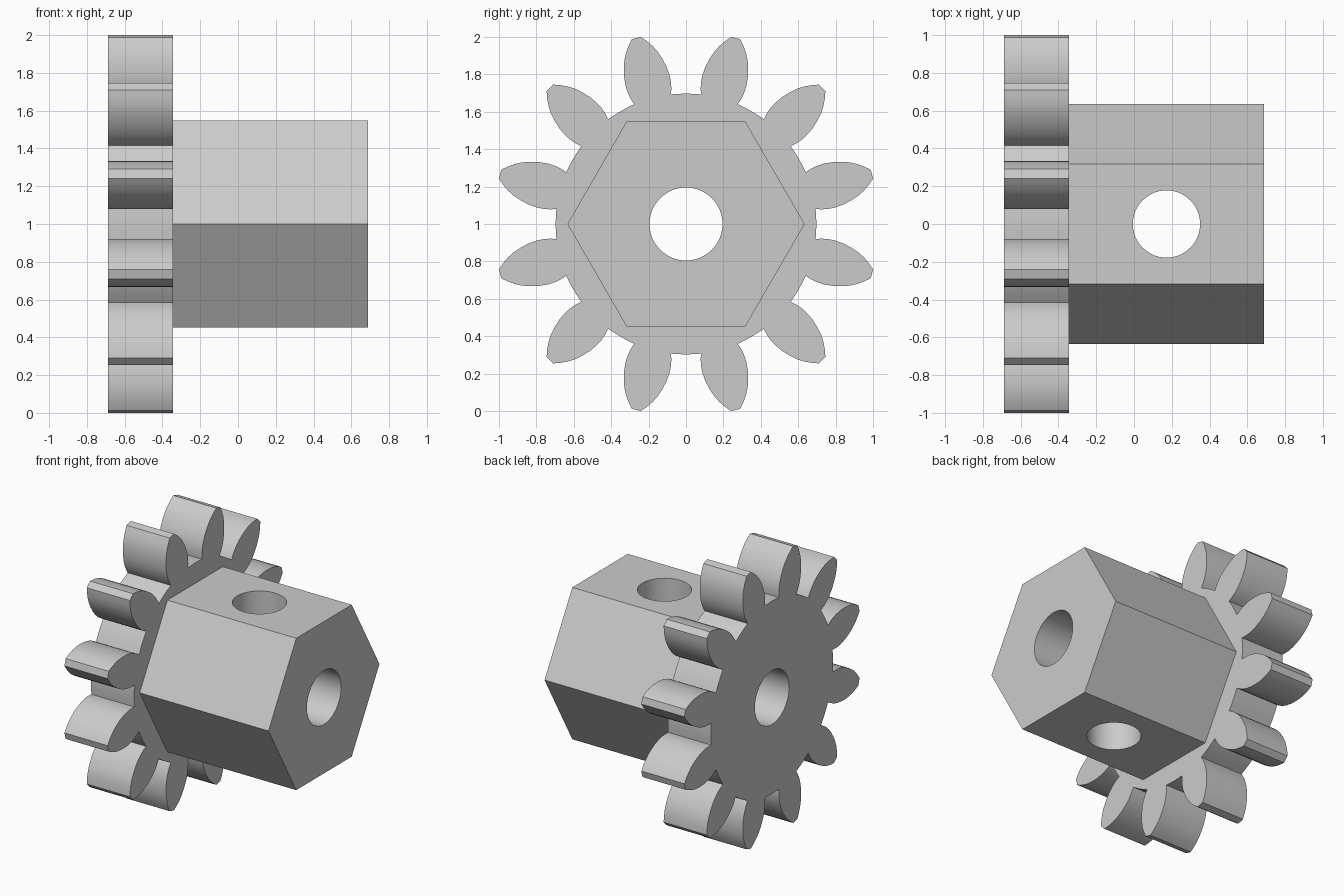
import bpy
import bmesh
from math import cos, sin, radians, pi, hypot
from mathutils import Vector

if "Cube" in bpy.data.objects:
    bpy.data.objects.remove(bpy.data.objects["Cube"], do_unlink=True)

grey = bpy.data.materials.new("plain grey")
grey.use_nodes = True
grey.diffuse_color = (0.6, 0.6, 0.6, 1)
grey.node_tree.nodes["Principled BSDF"].inputs["Base Color"].default_value = (0.6, 0.6, 0.6, 1)

LEFT, JOIN, RIGHT = -0.688, -0.343, 0.688
ROOT = 0.697
TEETH = 12


def prism(name, outline, x0, x1):
    """Extrude a (y, z) outline along x, about the axle height z = 1."""
    bm = bmesh.new()
    base = bm.faces.new([bm.verts.new((x0, y, z + 1)) for y, z in outline])
    side = bmesh.ops.extrude_face_region(bm, geom=[base])["geom"]
    moved = [v for v in side if isinstance(v, bmesh.types.BMVert)]
    bmesh.ops.translate(bm, verts=moved, vec=(x1 - x0, 0, 0))
    bmesh.ops.recalc_face_normals(bm, faces=bm.faces)
    mesh = bpy.data.meshes.new(name)
    bm.to_mesh(mesh)
    bm.free()
    obj = bpy.data.objects.new(name, mesh)
    bpy.context.collection.objects.link(obj)
    mesh.materials.append(grey)
    return obj


def cutter(name, radius, location, rotation):
    bpy.ops.mesh.primitive_cylinder_add(vertices=64, radius=radius, depth=3,
                                        location=location, rotation=rotation)
    obj = bpy.context.object
    obj.name = name
    obj.data.materials.append(grey)
    obj.hide_render = True
    return obj


def cut(obj, tools):
    """Drill the holes, apply them and smooth the curved walls."""
    for tool in tools:
        mod = obj.modifiers.new(tool.name, "BOOLEAN")
        mod.object = tool
        mod.solver = "EXACT"
    bpy.ops.object.select_all(action="DESELECT")
    obj.select_set(True)
    bpy.context.view_layer.objects.active = obj
    for mod in list(obj.modifiers):
        bpy.ops.object.modifier_apply(modifier=mod.name)
    bpy.ops.object.shade_smooth_by_angle(angle=radians(25))


# Half of one tooth: (distance from axle, half width), root to tip
flank = [(0.69, 0.102), (0.72, 0.112), (0.756, 0.119), (0.795, 0.121),
         (0.84, 0.117), (0.885, 0.107), (0.93, 0.092), (0.965, 0.074),
         (1.0, 0.05), (1.029, 0.025)]
tooth = [(r, -w) for r, w in flank] + [(r, w) for r, w in reversed(flank)]

# Whole gear outline, with a short root arc after each tooth
outline = []
for i in range(TEETH):
    a = 2 * pi * (i + 0.5) / TEETH
    outline += [(r * cos(a) - t * sin(a), r * sin(a) + t * cos(a)) for r, t in tooth]
    for k in (-1, 0, 1):
        b = a + pi / TEETH + radians(3 * k)
        outline.append((ROOT * cos(b), ROOT * sin(b)))
gear = prism("gear_wheel", outline, LEFT, JOIN)

# Hexagonal hub
hexagon = [(0.634 * cos(k * pi / 3), 0.634 * sin(k * pi / 3)) for k in range(6)]
hub = prism("hexagonal_hub", hexagon, JOIN, RIGHT)

# Axle bore through both parts, set screw hole through the hub
bore = cutter("axle_bore_cutter", 0.195, (0, 0, 1), (0, pi / 2, 0))
screw = cutter("set_screw_cutter", 0.178, (0.172, 0, 1), (0, 0, 0))
cut(gear, [bore])
cut(hub, [bore, screw])
for tool in (bore, screw):
    bpy.data.objects.remove(tool, do_unlink=True)
